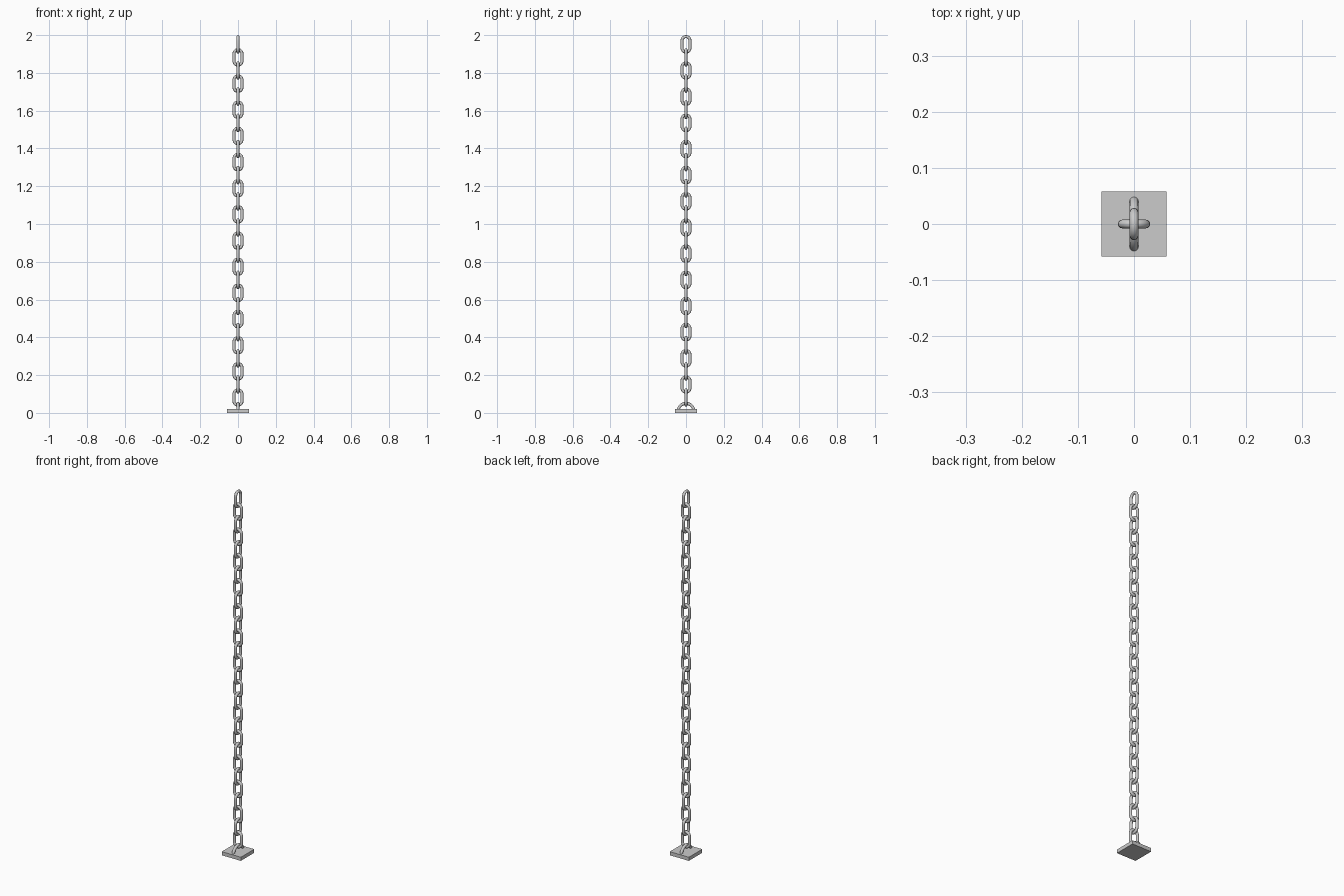
import bpy, bmesh
from math import sin, cos, pi
from mathutils import Vector

if "Cube" in bpy.data.objects:
    bpy.data.objects.remove(bpy.data.objects["Cube"])

WIRE = 0.0077     # wire radius
PITCH = 0.06925   # distance between link centres
COUNT = 28
SIDES = 12


def sweep(name, path, radius, closed):
    """Round tube along a path lying in the YZ plane."""
    bm = bmesh.new()
    rings, n = [], len(path)
    for i, p in enumerate(path):
        a = path[(i - 1) % n] if closed or i > 0 else p
        b = path[(i + 1) % n] if closed or i < n - 1 else p
        t = (b - a).normalized()
        side = Vector((1, 0, 0))
        out = t.cross(side)
        rings.append([bm.verts.new(p + radius * (cos(2 * pi * k / SIDES) * side
                                                 + sin(2 * pi * k / SIDES) * out))
                      for k in range(SIDES)])
    for i in range(n if closed else n - 1):
        r, s = rings[i], rings[(i + 1) % n]
        for k in range(SIDES):
            m = (k + 1) % SIDES
            bm.faces.new((r[k], r[m], s[m], s[k]))
    if not closed:
        bm.faces.new(rings[0])
        bm.faces.new(rings[-1])
    bmesh.ops.recalc_face_normals(bm, faces=bm.faces)
    for f in bm.faces:
        f.smooth = len(f.verts) == 4
    mesh = bpy.data.meshes.new(name)
    bm.to_mesh(mesh)
    bm.free()
    return mesh


def add(name, mesh):
    obj = bpy.data.objects.new(name, mesh)
    bpy.context.collection.objects.link(obj)
    return obj


# Base plate
bpy.ops.mesh.primitive_cube_add(size=1, location=(0, 0, 0.01))
plate = bpy.context.object
plate.name = "base_plate"
plate.scale = (0.116, 0.116, 0.02)

# Anchor loop: half ring sunk into the plate
arc = [Vector((0, 0.042 * cos(pi * i / 20), 0.008 + 0.042 * sin(pi * i / 20)))
       for i in range(21)]
add("anchor_loop", sweep("anchor_loop", arc, 0.008, False))

# Chain links: one stadium-shaped link, turned a quarter each step
R, H = 0.0213, 0.020
path = []
for centre, start in ((H, 0), (-H, pi)):
    for i in range(11):
        ang = start + pi * i / 10
        path.append(Vector((0, R * cos(ang), centre + R * sin(ang))))
link_mesh = sweep("chain_link", path, WIRE, True)
for i in range(COUNT):
    link = add(f"chain_link_{i + 1}", link_mesh)
    link.location.z = 2 - H - R - WIRE - i * PITCH
    link.rotation_euler.z = (i % 2) * pi / 2
